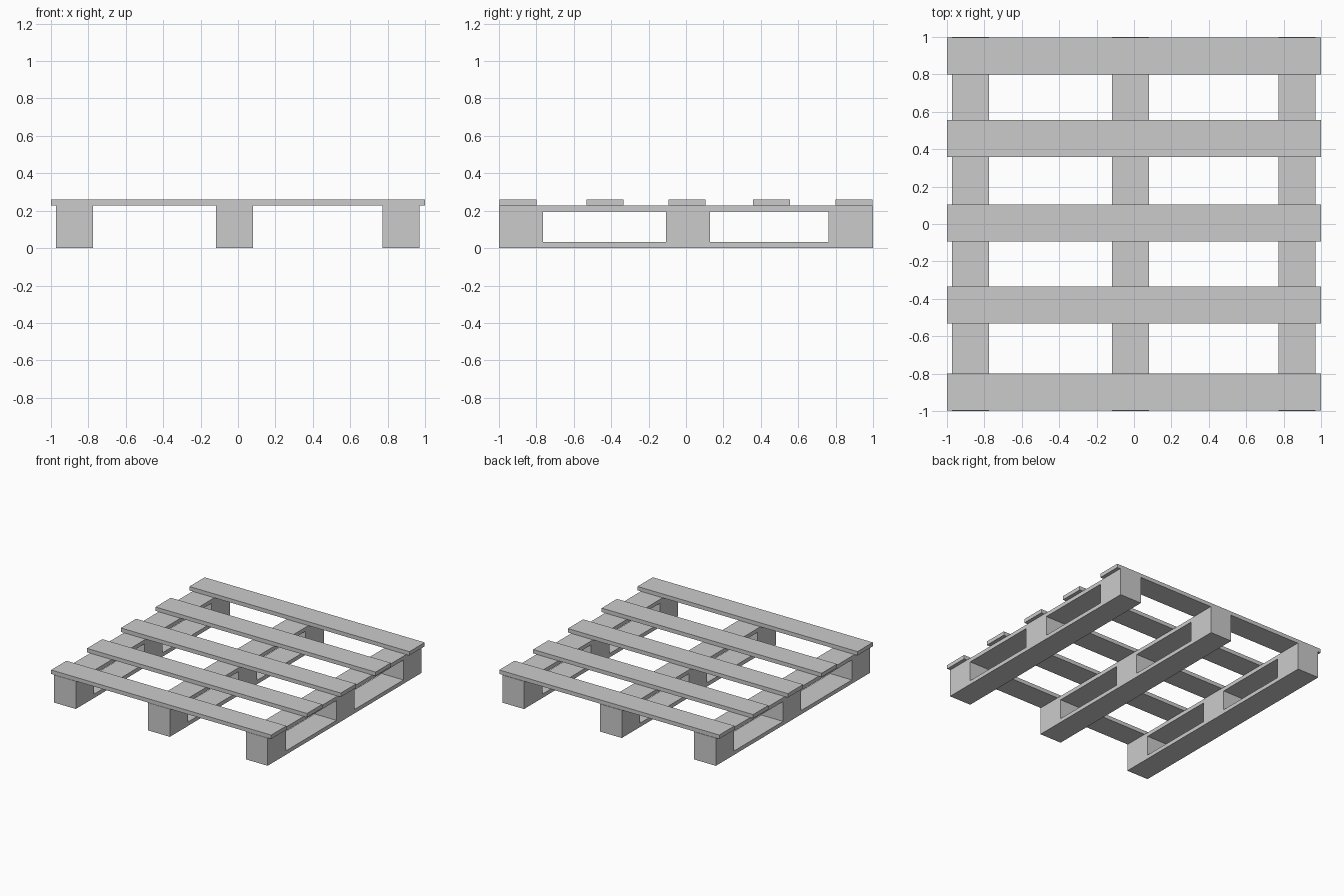
import bpy

if "Cube" in bpy.data.objects:
    bpy.data.objects.remove(bpy.data.objects["Cube"])

grey = bpy.data.materials.new("plain grey")
grey.diffuse_color = (0.6, 0.6, 0.6, 1)
grey.use_nodes = True
grey.node_tree.nodes["Principled BSDF"].inputs["Base Color"].default_value = grey.diffuse_color


def box(name, x, y, z):
    """Box spanning the given (low, high) ranges."""
    bpy.ops.mesh.primitive_cube_add(size=1, location=[sum(r) / 2 for r in (x, y, z)])
    obj = bpy.context.object
    obj.name = name
    obj.scale = [r[1] - r[0] for r in (x, y, z)]
    bpy.ops.object.transform_apply(location=False, rotation=False, scale=True)
    obj.data.materials.append(grey)


WIDTH = 0.198
LOW, HIGH, TOP = 0.032, 0.195, 0.227

# Three runners: bottom board, three spacer blocks, upper board
for side, x0 in (("left", -0.972), ("middle", -0.117), ("right", 0.772)):
    x = (x0, x0 + WIDTH)
    box(f"{side}_bottom_board", x, (-1, 1), (0, LOW))
    box(f"{side}_upper_board", x, (-1, 1), (HIGH, TOP))
    for place, y in (("front", (-1, -0.764)), ("centre", (-0.107, 0.128)), ("back", (0.762, 1))):
        box(f"{side}_{place}_block", x, y, (LOW, HIGH))

# Five deck slats laid across the runners
for i, y0 in enumerate((-0.997, -0.532, -0.093, 0.358, 0.798)):
    box(f"deck_slat_{i + 1}", (-1, 1), (y0, y0 + WIDTH), (TOP, 0.259))
